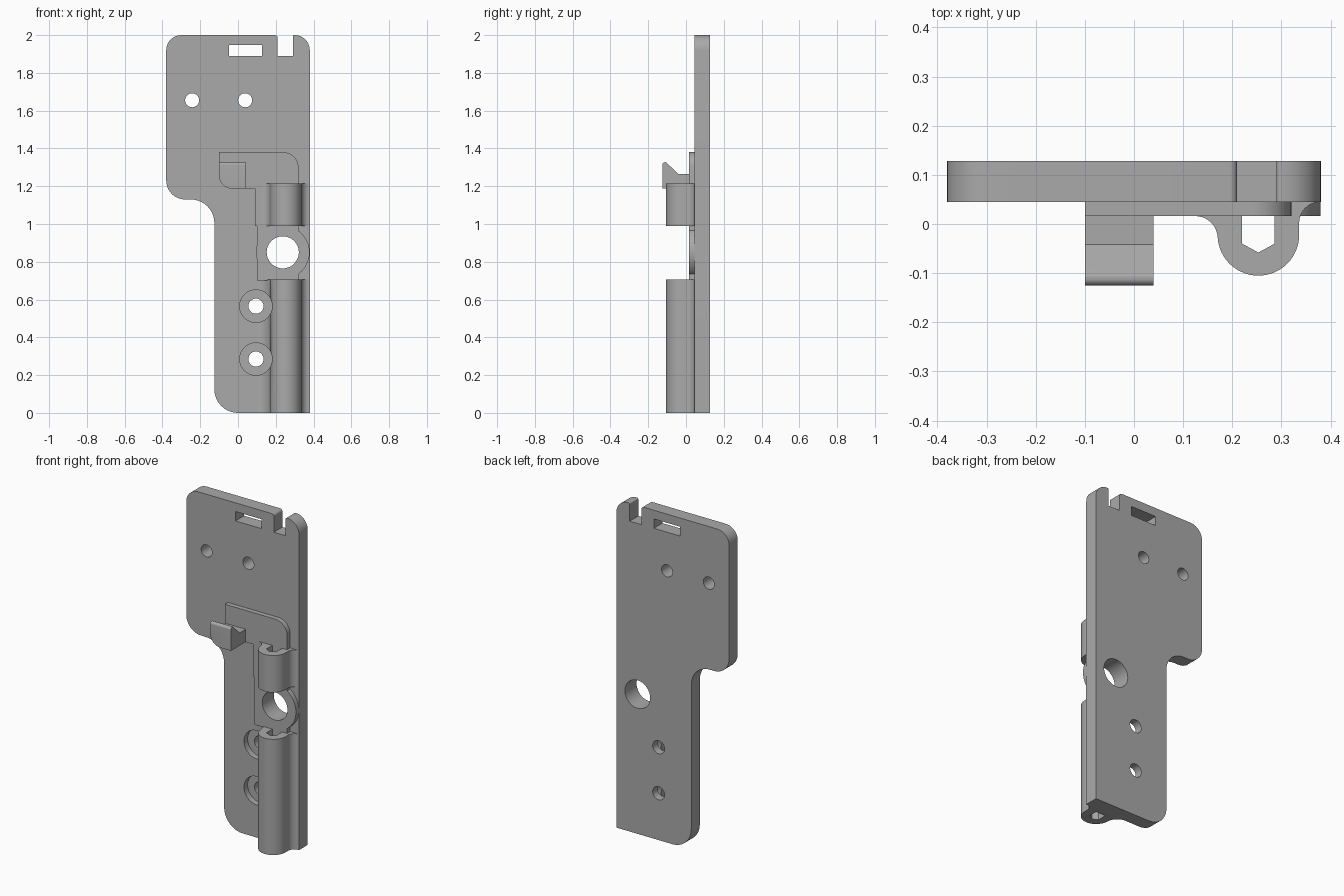
import bpy
import bmesh
import math
from mathutils import Vector

cube = bpy.data.objects.get("Cube")
if cube:
    bpy.data.objects.remove(cube, do_unlink=True)

grey = bpy.data.materials.new("plain grey")
grey.use_nodes = True
colour = (0.4, 0.4, 0.4, 1)
grey.diffuse_color = colour
grey.node_tree.nodes["Principled BSDF"].inputs["Base Color"].default_value = colour

# Maps a profile point (a, b) and an extrusion depth to 3D
PLANES = {
    "xz": lambda a, b, d: (a, d, b),
    "xy": lambda a, b, d: (a, b, d),
    "yz": lambda a, b, d: (d, a, b),
}


def rounded(corners, steps=10):
    """Outline from (a, b) or (a, b, radius) corners."""
    outline = []
    for i, corner in enumerate(corners):
        p = Vector(corner[:2])
        if len(corner) == 2:
            outline.append(p)
            continue
        r = corner[2]
        u = (Vector(corners[i - 1][:2]) - p).normalized()
        v = (Vector(corners[(i + 1) % len(corners)][:2]) - p).normalized()
        half = u.angle(v) / 2
        centre = p + (u + v).normalized() * r / math.sin(half)
        start = p + u * r / math.tan(half) - centre
        end = p + v * r / math.tan(half) - centre
        sweep = math.pi - 2 * half
        for k in range(steps + 1):
            t = k / steps
            outline.append(centre + (start * math.sin((1 - t) * sweep)
                                     + end * math.sin(t * sweep)) / math.sin(sweep))
    return outline


def circle(x, z, r, n=48):
    return [Vector((x + r * math.cos(k * math.tau / n), z + r * math.sin(k * math.tau / n)))
            for k in range(n)]


def extrude(name, outline, plane, near, far):
    bm = bmesh.new()
    place = PLANES[plane]
    face = bm.faces.new([bm.verts.new(place(p[0], p[1], near)) for p in outline])
    made = bmesh.ops.extrude_face_region(bm, geom=[face])["geom"]
    offset = Vector(place(0, 0, far - near))
    bmesh.ops.translate(bm, vec=offset, verts=[g for g in made if isinstance(g, bmesh.types.BMVert)])
    bmesh.ops.recalc_face_normals(bm, faces=bm.faces)
    mesh = bpy.data.meshes.new(name)
    bm.to_mesh(mesh)
    bm.free()
    mesh.materials.append(grey)
    obj = bpy.data.objects.new(name, mesh)
    bpy.context.collection.objects.link(obj)
    return obj


def combine(obj, tools, operation="DIFFERENCE"):
    bpy.context.view_layer.objects.active = obj
    for tool in tools:
        mod = obj.modifiers.new("cut", "BOOLEAN")
        mod.operation = operation
        mod.solver = "EXACT"
        mod.object = tool
        bpy.ops.object.modifier_apply(modifier=mod.name)


def rectangle(x0, x1, z0, z1):
    return [(x0, z0), (x1, z0), (x1, z1), (x0, z1)]


BACK, FRONT, PAD = 0.128, 0.045, 0.016

# Main plate with the notch at its top edge
plate = extrude("back_plate", rounded([
    (0.38, 0), (0.38, 2, 0.08), (0.29, 2, 0.008), (0.29, 1.89), (0.21, 1.89),
    (0.21, 2, 0.015), (-0.38, 2, 0.08), (-0.38, 1.13, 0.1),
    (-0.125, 1.13, 0.125), (-0.125, 0, 0.125)]), "xz", FRONT, BACK)

# Raised L-shaped pad and the round boss on it
pad = extrude("raised_pad", rounded([
    (0.1, 0.7), (0.32, 0.7), (0.32, 1.38, 0.08), (-0.1, 1.38),
    (-0.1, 1.187, 0.07), (0.1, 1.187)]), "xz", PAD, FRONT + 0.01)
boss = extrude("boss", circle(0.237, 0.85, 0.142), "xz", PAD, FRONT + 0.01)
edge_trim = extrude("edge_trim", rectangle(0.38, 0.5, 0.6, 1.1), "xz", -0.1, 0.2)
combine(boss, [edge_trim])
combine(pad, [boss], "UNION")


# Rod sleeves, flared where they meet the plate
def sleeve(name, base, flare, z0, z1):
    return extrude(name, rounded([
        (0.09, 0.06), (0.09, base), (0.17, base, flare), (0.17, -0.105, 0.0829),
        (0.336, -0.105, 0.0829), (0.336, FRONT, 0.043), (0.38, FRONT), (0.38, 0.06)], 14),
        "xy", z0, z1)


lower = sleeve("lower_sleeve", FRONT, 0.07, 0, 0.705)
upper = sleeve("upper_sleeve", PAD, 0.045, 0.99, 1.215)
bore = extrude("bore", [(0.22, PAD), (0.22, -0.04), (0.253, -0.058), (0.286, -0.04), (0.286, PAD)],
               "xy", -0.1, 1.3)
combine(lower, [bore])
combine(upper, [bore])

# Hook with sloped lip, trimmed to a rounded lower corner
hook = extrude("hook", rounded([
    (0.03, 1.187), (-0.125, 1.187), (-0.125, 1.327, 0.014), (-0.105, 1.327, 0.006),
    (-0.042, 1.265), (0.03, 1.265)]), "yz", -0.1, 0.04)
hook_trim = extrude("hook_trim", rounded([
    (-0.1, 1.4), (-0.1, 1.187, 0.07), (0.04, 1.187), (0.04, 1.4)]), "xz", -0.2, 0.1)
combine(hook, [hook_trim], "INTERSECT")

# Holes, window and screw counterbores
through = [extrude("hole_cutter", circle(x, z, r), "xz", -0.2, 0.2)
           for x, z, r in [(-0.243, 1.655, 0.037), (0.038, 1.655, 0.037), (0.237, 0.85, 0.085),
                           (0.095, 0.565, 0.04), (0.095, 0.285, 0.04)]]
window = extrude("window_cutter", rectangle(-0.048, 0.127, 1.89, 1.947), "xz", -0.2, 0.2)
sinks = [extrude("sink_cutter", circle(0.095, z, 0.086), "xz", -0.2, 0.08)
         for z in (0.565, 0.285)]
combine(plate, through + [window] + sinks)
combine(pad, [through[2]])
combine(lower, sinks)

# Remove the cutting tools and smooth the curved walls
for helper in through + sinks + [window, bore, boss, edge_trim, hook_trim]:
    bpy.data.objects.remove(helper, do_unlink=True)
bpy.ops.object.select_all(action="DESELECT")
for part in (plate, pad, lower, upper, hook):
    part.select_set(True)
bpy.context.view_layer.objects.active = plate
bpy.ops.object.shade_smooth_by_angle(angle=math.radians(30))
